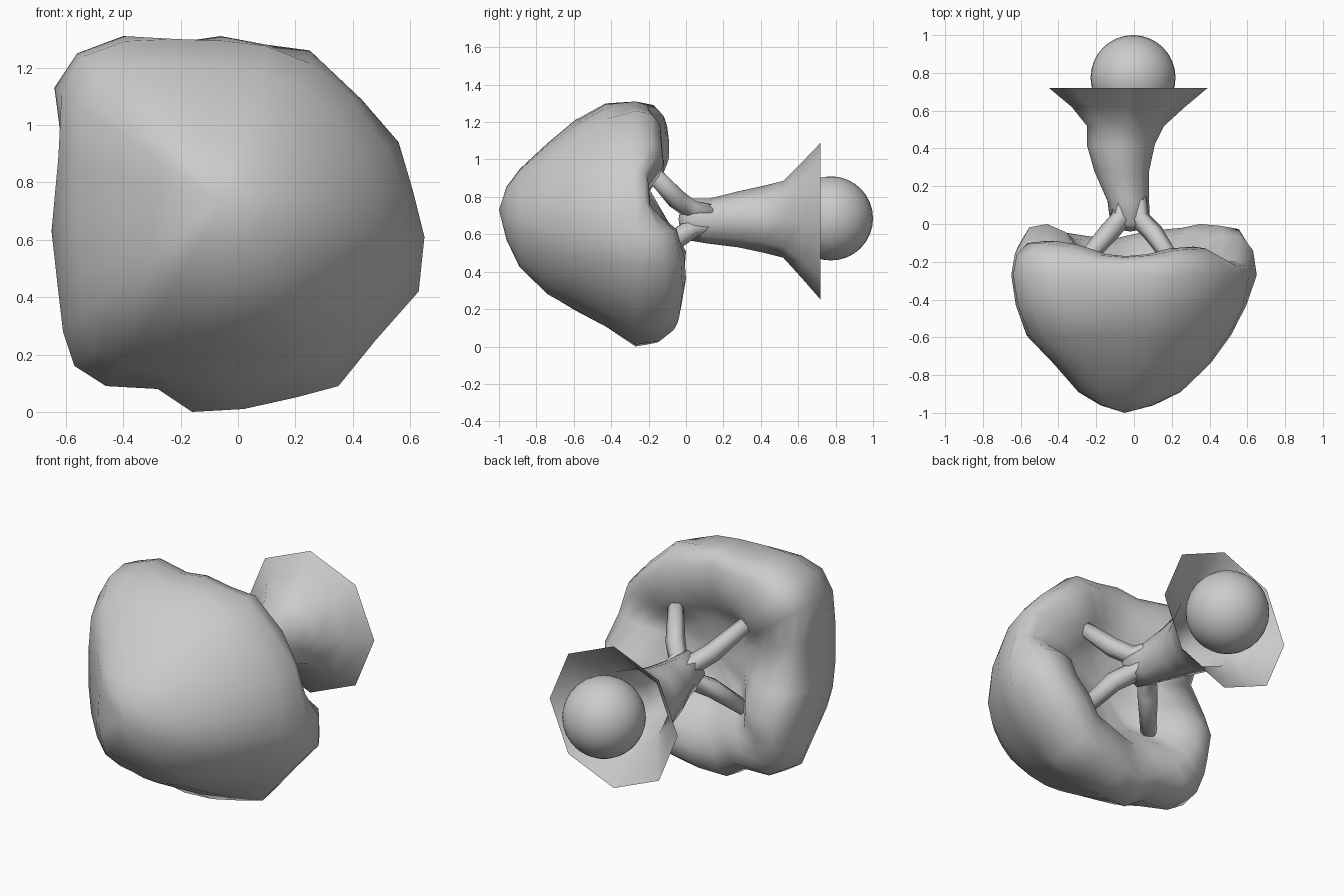
import bpy, math
from mathutils import Vector

if "Cube" in bpy.data.objects:
    bpy.data.objects.remove(bpy.data.objects["Cube"])


def loft(name, rings, start=None, end=None):
    """Skin equal-sized rings of points; optional tip points close the ends."""
    n = len(rings[0])
    verts = [tuple(p) for r in rings for p in r]
    faces = [(i * n + j, i * n + (j + 1) % n, (i + 1) * n + (j + 1) % n, (i + 1) * n + j)
             for i in range(len(rings) - 1) for j in range(n)]
    for tip, base in ((start, 0), (end, (len(rings) - 1) * n)):
        if tip is not None:
            verts.append(tuple(tip))
            k = len(verts) - 1
            for j in range(n):
                a, b = base + j, base + (j + 1) % n
                faces.append((k, b, a) if base == 0 else (k, a, b))
    me = bpy.data.meshes.new(name)
    me.from_pydata(verts, [], faces)
    ob = bpy.data.objects.new(name, me)
    bpy.context.collection.objects.link(ob)
    bpy.context.view_layer.objects.active = ob
    ob.select_set(True)
    bpy.ops.object.mode_set(mode='EDIT')
    bpy.ops.mesh.select_all(action='SELECT')
    bpy.ops.mesh.normals_make_consistent(inside=False)
    bpy.ops.object.mode_set(mode='OBJECT')
    me.shade_smooth()
    ob.select_set(False)
    return ob


# Foliage: lumpy outline (x, z, y of the back lip), counter-clockwise from the right
outline = [(.65, .61, -.05), (.61, .77, -.19), (.56, .94, -.2), (.43, 1.09, -.12),
           (.25, 1.26, -.13), (.10, 1.28, -.16), (-.06, 1.31, -.17), (-.2, 1.29, -.16),
           (-.4, 1.31, -.11), (-.56, 1.25, -.09), (-.64, 1.13, -.09), (-.61, .9, -.21),
           (-.65, .63, -.08), (-.63, .45, 0), (-.61, .28, -.01), (-.57, .16, -.04),
           (-.46, .09, -.05), (-.28, .08, -.07), (-.16, 0, -.08), (.02, .01, -.05),
           (.2, .05, -.03), (.35, .09, -.02), (.48, .25, 0), (.63, .42, -.01)]
# Front dome: (scale, y, left / top / bottom bulge), then the rolled lip and cavity:
# (scale, blend to lip, floor y)
dome = [(.22, -.96, 0, 0, 0), (.43, -.89, 0, -.04, -.01), (.66, -.74, 0, -.02, -.04),
        (.83, -.59, .08, 0, -.1), (.95, -.43, .04, .04, -.09), (1, -.27, 0, 0, 0)]
lip = [(.97, .55, -.25), (.88, .93, -.25), (.73, 1, -.25), (.57, .83, -.26),
       (.44, .4, -.27), (.3, 0, -.27)]
tip, heart = Vector((-.05, .73)), Vector((0, .67))
rings = []
for s, y, left, top, bottom in dome:
    c = tip.lerp(heart, min(1, (y + 1) / .7))
    ring = []
    for x, z, _ in outline:
        d = Vector((x, z)) - c
        n = d.normalized()
        k = s + left * max(0, -n.x) + top * max(0, n.y) + bottom * max(0, -n.y)
        p = c + d * k
        ring.append((p.x, y, p.y))
    rings.append(ring)
for s, t, floor in lip:
    rings.append([(heart.x + (x - heart.x) * s, floor + (yb - floor) * t,
                   heart.y + (z - heart.y) * s) for x, z, yb in outline])
# Even out the front dome so that it reads as rounded lumps
for i in range(len(dome) - 1):
    r, n = rings[i], len(outline)
    rings[i] = [tuple((r[j - 1][a] + 2 * r[j][a] + r[(j + 1) % n][a]) / 4 for a in range(3))
                for j in range(n)]
loft("foliage", rings, (tip.x, -1, tip.y), (heart.x, -.28, heart.y))

# Trunk: eight-sided, flaring to an open root skirt (y, centre x, centre z, radius x, radius z)
sections = [(-.03, -.02, .68, .06, .06), (.0, -.02, .68, .105, .11), (.12, -.03, .67, .11, .12),
            (.28, -.065, .68, .145, .15), (.42, -.07, .68, .18, .18), (.52, -.045, .68, .205, .205),
            (.62, -.03, .675, .30, .31), (.72, -.03, .67, .42, .42)]
rings = [[(cx + rx * math.cos(a), y, cz + rz * math.sin(a))
          for a in (j * math.tau / 8 for j in range(8))] for y, cx, cz, rx, rz in sections]
loft("trunk", rings, start=(-.02, -.04, .68))


# Branches: tapered six-sided tubes spreading into the foliage
def branch(name, points, radii):
    rings = []
    for i, p in enumerate(points):
        d = Vector(points[min(i + 1, len(points) - 1)]) - Vector(points[max(i - 1, 0)])
        q = d.to_track_quat('Z', 'Y')
        rings.append([Vector(p) + q @ Vector((radii[i] * math.cos(a), radii[i] * math.sin(a), 0))
                      for a in (j * math.tau / 6 for j in range(6))])
    loft(name, rings, points[0], points[-1])


ends = {"upper_right": (.19, .92), "upper_left": (-.25, .92),
        "lower_left": (-.25, .45), "lower_right": (.19, .45)}
for side, (ex, ez) in ends.items():
    sx, sz = (1 if ex > 0 else -1), (1 if ez > .7 else -1)
    branch("branch_" + side,
           [(-.02 + .04 * sx, .14, .68 + .04 * sz), (-.02 + .047 * sx, .03, .68 + .05 * sz),
            (ex * .55, -.05, .68 + (ez - .68) * .45), (ex * 1.05, -.19, .68 + (ez - .68) * 1.08)],
           [.045, .056, .054, .042])

# Root ball seated in the skirt
bpy.ops.mesh.primitive_uv_sphere_add(segments=32, ring_count=16, radius=.225,
                                     location=(-.005, .775, .685))
ball = bpy.context.object
ball.name = "root_ball"
ball.data.shade_smooth()
